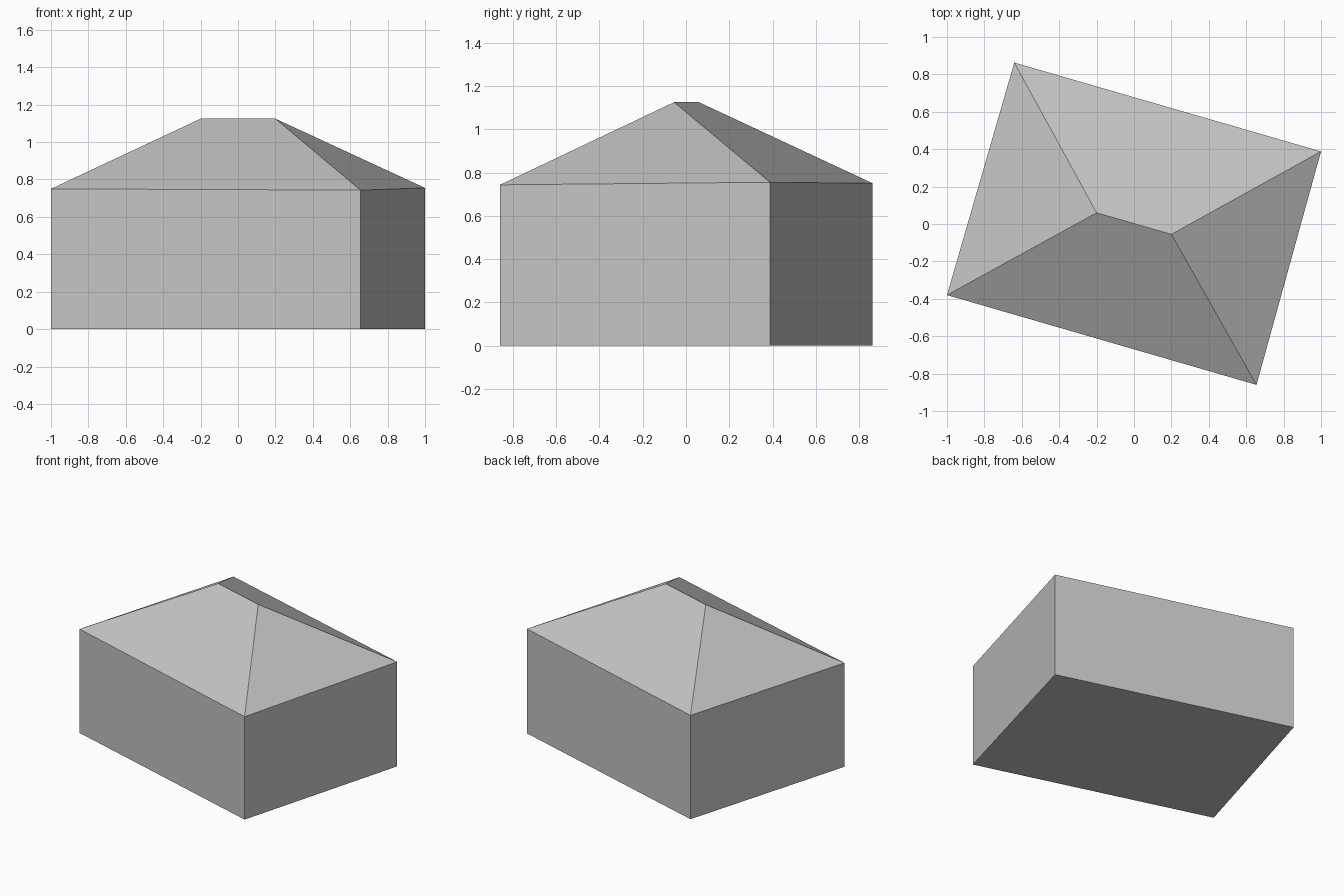
import bpy

cube = bpy.data.objects.get("Cube")
if cube:
    bpy.data.objects.remove(cube, do_unlink=True)

# One plain grey for the whole building
grey = bpy.data.materials.new("light_grey")
grey.use_nodes = True
colour = (0.55, 0.55, 0.55, 1)
grey.diffuse_color = colour
grey.node_tree.nodes["Principled BSDF"].inputs["Base Color"].default_value = colour


def make_part(name, verts, faces):
    mesh = bpy.data.meshes.new(name)
    mesh.from_pydata(verts, [], faces)
    mesh.materials.append(grey)
    obj = bpy.data.objects.new(name, mesh)
    bpy.context.collection.objects.link(obj)
    return obj


# Slightly irregular footprint, counter-clockwise, with the eave height of each corner
corners = [(-1, -0.38), (0.655, -0.86), (1, 0.388), (-0.64, 0.863)]
eave_heights = [0.75, 0.743, 0.755, 0.75]
base = [(x, y, 0) for x, y in corners]
eaves = [(x, y, z) for (x, y), z in zip(corners, eave_heights)]
ridge = [(-0.2, 0.06, 1.125), (0.2, -0.055, 1.125)]

# Walls and floor
sides = [(i, (i + 1) % 4, (i + 1) % 4 + 4, i + 4) for i in range(4)]
make_part("walls", base + eaves, sides + [(3, 2, 1, 0)])

# Hipped roof: two long slopes and two triangular hips
make_part("hipped_roof", eaves + ridge,
          [(0, 1, 5, 4), (1, 2, 5), (2, 3, 4, 5), (3, 0, 4)])
